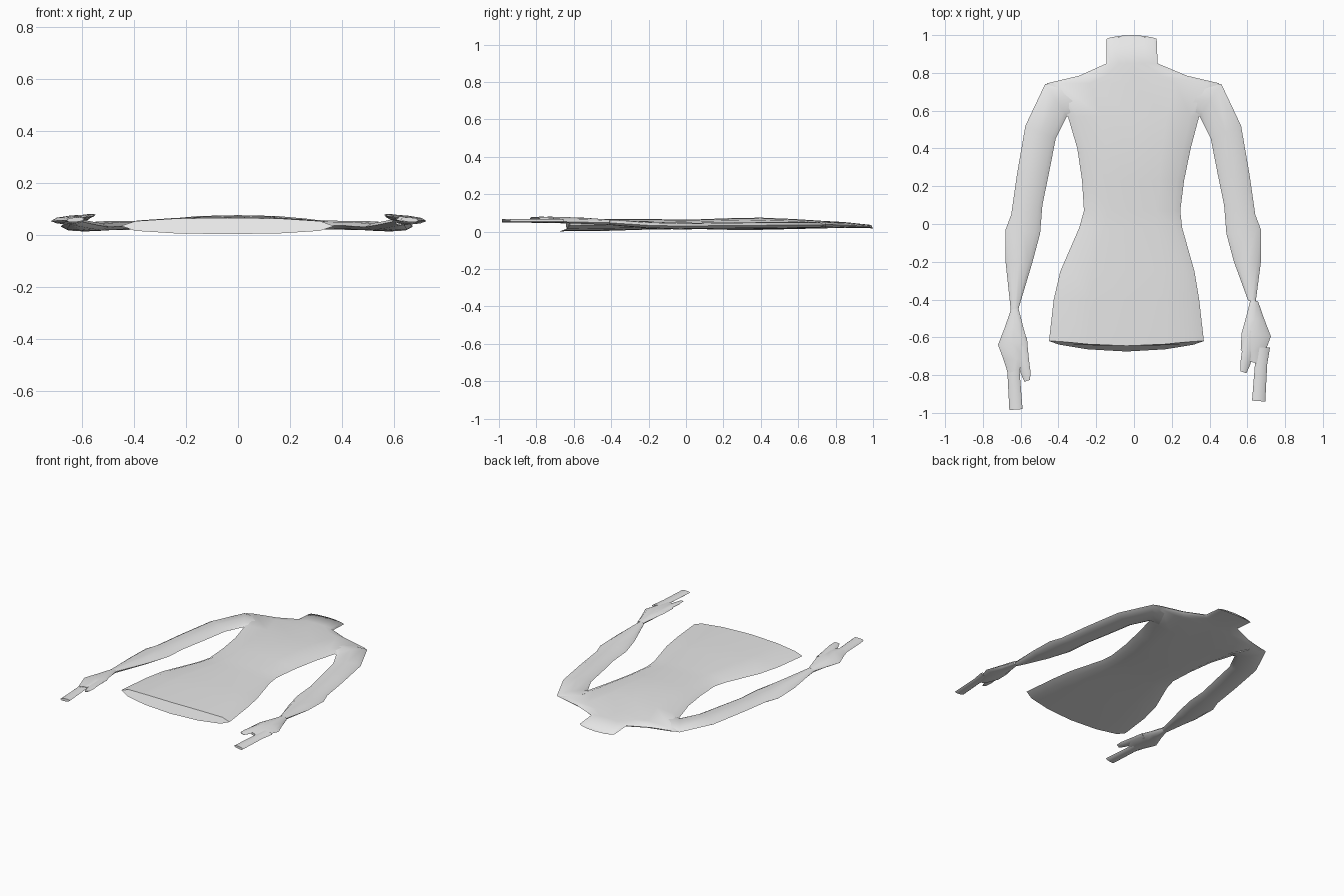
import bpy, bmesh
from math import cos, sin, pi, copysign, radians
from mathutils import Vector

if "Cube" in bpy.data.objects:
    bpy.data.objects.remove(bpy.data.objects["Cube"])

grey = bpy.data.materials.new("plain grey")
grey.use_nodes = True
colour = (0.8, 0.8, 0.8, 1)
grey.diffuse_color = colour
grey.node_tree.nodes["Principled BSDF"].inputs["Base Color"].default_value = colour


def ring(a, b, thick, sides, bow=0, lean=0):
    """Flattened oval from edge point a to edge point b."""
    a, b = Vector(a), Vector(b)
    mid, half = (a + b) / 2, (a - b) / 2
    points = []
    for k in range(sides):
        angle = 2 * pi * k / sides
        u, s = cos(angle), sin(angle)
        w = copysign(abs(s) ** 0.75, s)
        shift = Vector((0, bow * (1 - u * u) + lean * w, thick * w))
        points.append(mid + half * u + shift)
    return points


def loft(name, rings):
    bm = bmesh.new()
    rows = [[bm.verts.new(p) for p in r] for r in rings]
    n = len(rows[0])
    for low, high in zip(rows, rows[1:]):
        for k in range(n):
            j = (k + 1) % n
            bm.faces.new((low[k], low[j], high[j], high[k]))
    bm.faces.new(rows[0])
    bm.faces.new(rows[-1])
    bmesh.ops.recalc_face_normals(bm, faces=bm.faces)
    mesh = bpy.data.meshes.new(name)
    bm.to_mesh(mesh)
    bm.free()
    mesh.materials.append(grey)
    obj = bpy.data.objects.new(name, mesh)
    bpy.context.collection.objects.link(obj)
    bpy.ops.object.select_all(action="DESELECT")
    obj.select_set(True)
    bpy.context.view_layer.objects.active = obj
    bpy.ops.object.shade_smooth_by_angle(angle=radians(60))


# Torso: y, right edge, left edge, underside, top
torso = [
    (-.62, -.45, .37, .002, .065), (-.4, -.425, .345, .005, .068),
    (-.25, -.39, .32, .01, .068), (-.02, -.29, .255, .014, .065),
    (.07, -.265, .245, .014, .066), (.23, -.275, .265, .01, .072),
    (.4, -.30, .30, .01, .075), (.57, -.35, .345, .014, .068),
    (.745, -.46, .45, .018, .057), (.785, -.29, .28, .019, .055),
    (.85, -.145, .125, .021, .051), (.98, -.145, .12, .018, .036),
]
rings = []
for y, right, left, under, top in torso:
    z = (under + top) / 2
    first, last = y == torso[0][0], y == torso[-1][0]
    rings.append(ring((left, y, z), (right, y, z), (top - under) / 2, 12,
                      bow=-.04 if first else .015 if last else 0,
                      lean=.015 if first else -.005 if last else 0))
loft("torso", rings)

# Limb sections: outer x, y, z, inner x, y, z, half thickness
arm = [
    (.37, .74, .036, .28, .56, .038, .018), (.47, .742, .036, .355, .57, .036, .017),
    (.575, .52, .035, .415, .45, .035, .018), (.62, .26, .033, .45, .27, .032, .018),
    (.65, .05, .031, .485, .10, .03, .017), (.68, -.03, .03, .497, -.05, .03, .018),
    (.68, -.2, .034, .537, -.2, .036, .018), (.652, -.46, .048, .612, -.45, .052, .014),
]
palm = [
    (.652, -.455, .048, .612, -.445, .052, .014), (.685, -.55, .05, .585, -.55, .062, .015),
    (.72, -.64, .052, .565, -.62, .068, .014), (.69, -.72, .054, .56, -.71, .07, .012),
    (.668, -.79, .055, .60, -.77, .064, .01),
]
fingers = [
    (.685, -.70, .055, .60, -.70, .062, .01), (.67, -.79, .055, .605, -.79, .06, .01),
    (.66, -.985, .055, .59, -.98, .06, .009),
]
thumb = [
    (.64, -.62, .06, .568, -.60, .066, .012), (.62, -.72, .064, .556, -.72, .074, .009),
    (.60, -.79, .066, .548, -.78, .076, .007), (.58, -.835, .07, .55, -.825, .077, .003),
]


def limb(name, sections, side, drift=0):
    # The left hand is carried a little higher than the right
    def place(x, y, z):
        raised = .045 if side > 0 and y < -.4 else 0
        return (side * x + (drift if side > 0 else 0), y + raised, z)
    loft(name, [ring(place(*s[:3]), place(*s[3:6]), s[6], 8) for s in sections])


for label, side in (("right", -1), ("left", 1)):
    limb(label + "_arm", arm, side, -.008)
    limb(label + "_palm", palm, side, .005)
    limb(label + "_fingers", fingers, side, .035)
    limb(label + "_thumb", thumb, side, .015)
